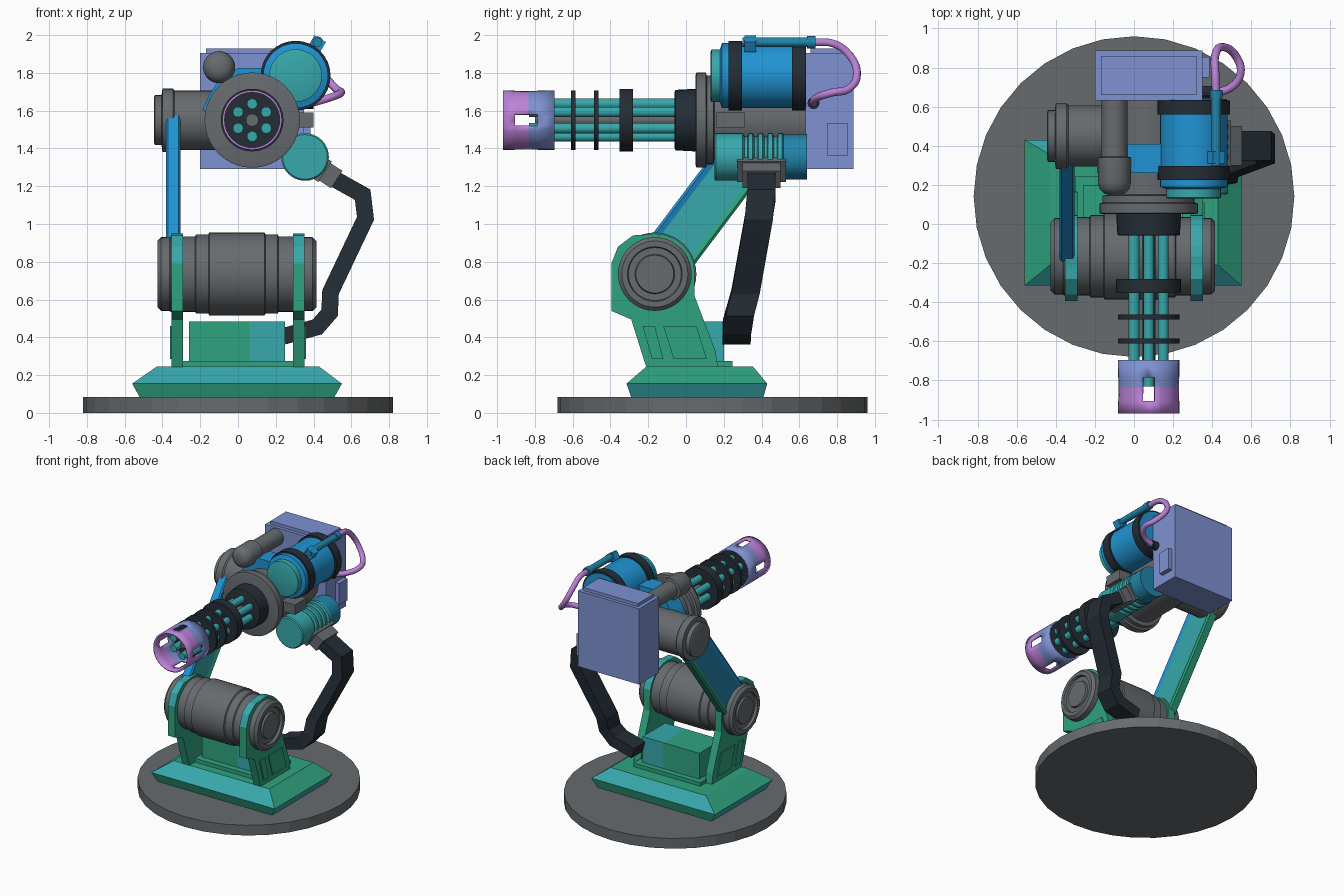
import bpy, bmesh, math
from mathutils import Vector, Matrix

if "Cube" in bpy.data.objects:
    bpy.data.objects.remove(bpy.data.objects["Cube"])


def material(name, rgb):
    m = bpy.data.materials.new(name)
    lin = [((c / 255 + 0.055) / 1.055) ** 2.4 for c in rgb]
    m.diffuse_color = (*lin, 1)
    m.use_nodes = True
    m.node_tree.nodes["Principled BSDF"].inputs["Base Color"].default_value = m.diffuse_color
    return m


GREY = material("grey metal", (102, 107, 110))
BLACK = material("black rubber", (36, 45, 53))
GREEN = material("green paint", (47, 163, 127))
TEAL = material("teal paint", (55, 168, 172))
STEEL = material("deep teal paint", (34, 132, 170))
BLUE = material("blue paint", (32, 148, 212))
PERI = material("periwinkle paint", (126, 146, 210))
PURPLE = material("purple paint", (188, 130, 216))


def finish(name, bm, mats, rule=None, smooth=True, bevel=0):
    """Turn a bmesh into an object; rule(center, normal) picks the material slot."""
    bmesh.ops.recalc_face_normals(bm, faces=bm.faces[:])
    for f in bm.faces:
        f.smooth = smooth
        if rule:
            f.material_index = rule(f.calc_center_median(), f.normal)
    for e in bm.edges:
        e.smooth = e.calc_face_angle(0) < 0.5
    me = bpy.data.meshes.new(name)
    bm.to_mesh(me)
    bm.free()
    for m in mats if isinstance(mats, (list, tuple)) else [mats]:
        me.materials.append(m)
    ob = bpy.data.objects.new(name, me)
    bpy.context.collection.objects.link(ob)
    if bevel:
        b = ob.modifiers.new("chamfer", 'BEVEL')
        b.width, b.segments = bevel, 1
    return ob


def lathe(name, axis, profile, at, mats, segs=32, rule=None, smooth=True, caps=True, drop=None):
    """Revolve (position, radius) pairs about an axis through the point at."""
    bm, rings = bmesh.new(), []
    for t, r in profile:
        ring = []
        for i in range(segs):
            a = 2 * math.pi * i / segs
            u, v = r * math.cos(a), r * math.sin(a)
            p = {'X': (t, u, v), 'Y': (u, t, v), 'Z': (u, v, t)}[axis]
            ring.append(bm.verts.new(Vector(p) + Vector(at)))
        rings.append(ring)
    for a, b in zip(rings, rings[1:]):
        for i in range(segs):
            j = (i + 1) % segs
            bm.faces.new((a[i], a[j], b[j], b[i]))
    if caps:
        bm.faces.new(rings[0])
        bm.faces.new(rings[-1])
    if drop:
        bmesh.ops.delete(bm, geom=[f for f in bm.faces if drop(f.calc_center_median())], context='FACES')
    return finish(name, bm, mats, rule, smooth)


def loft(name, rings, mats, rule=None, smooth=False, inset=None, bevel=0):
    """Skin a list of equal-length point rings and cap both ends."""
    bm = bmesh.new()
    vs = [[bm.verts.new(p) for p in r] for r in rings]
    n = len(vs[0])
    for a, b in zip(vs, vs[1:]):
        for i in range(n):
            bm.faces.new((a[i], a[(i + 1) % n], b[(i + 1) % n], b[i]))
    ends = [bm.faces.new(vs[0]), bm.faces.new(vs[-1])]
    bmesh.ops.recalc_face_normals(bm, faces=bm.faces[:])
    if inset:
        bmesh.ops.inset_individual(bm, faces=ends, thickness=inset[0], depth=inset[1])
    return finish(name, bm, mats, rule, smooth, bevel)


def plate(name, yz, x0, x1, mats, **kw):
    return loft(name, [[(x, y, z) for y, z in yz] for x in (x0, x1)], mats, **kw)


def rect(z, x0, x1, y0, y1):
    return [(x0, y0, z), (x1, y0, z), (x1, y1, z), (x0, y1, z)]


def box(name, x, y, z, mats, rule=None, bevel=0, tilt=0):
    ob = loft(name, [rect(z[0], *x, *y), rect(z[1], *x, *y)], mats, rule, bevel=bevel)
    if tilt:
        c = Vector((sum(x) / 2, sum(y) / 2, sum(z) / 2))
        ob.data.transform(Matrix.Translation(c) @ Matrix.Rotation(tilt, 4, 'Y') @ Matrix.Translation(-c))
    return ob


# base disc and chamfered pedestal
lathe("base_disc", 'Z', [(0, .82), (.083, .82)], (0, .14, 0), GREY, smooth=False)
loft("pedestal", [rect(.083, -.52, .51, -.29, .41), rect(.155, -.56, .55, -.315, .43),
                  rect(.245, -.43, .43, -.21, .355)], [GREEN, TEAL],
     rule=lambda c, n: int(abs(n.z) < .95 and (abs(n.x) > abs(n.y)) == (c.z < .155)))
box("pedestal_step", (-.30, .30), (-.14, .245), (.24, .275), GREEN)
for nm, x, m in (("pedestal_block_left", (-.26, .06), GREEN), ("pedestal_block_right", (.06, .25), TEAL)):
    box(nm, x, (-.09, .2), (.27, .485), m)

# side brackets holding the lower motor
bracket = [(-.21, .24), (.17, .24), (.155, .33), (.045, .62), (.045, .735)]
bracket += [(-.165 + .215 * math.cos(a), .735 + .215 * math.sin(a))
            for a in [math.radians(d) for d in range(15, 106, 15)]]
bracket += [(-.28, .94), (-.36, .88), (-.395, .79), (-.395, .54), (-.29, .495)]
for side, s in (("left", -1), ("right", 1)):
    plate(f"bracket_{side}", bracket, s * .29, s * .352, [GREEN, TEAL],
          rule=lambda c, n: int(n.z > .3 and c.z > .8))
    plate(f"bracket_panel_{side}", [(-.12, .46), (.055, .46), (.11, .285), (-.065, .285)],
          s * .35, s * .36, GREEN)
    plate(f"bracket_rib_{side}", [(-.23, .46), (-.165, .46), (-.12, .285), (-.18, .285)],
          s * .35, s * .36, GREEN)

# lower motor, stepped along x
half = [(.14, .22), (.145, .21), (.21, .21), (.215, .2), (.345, .2), (.35, .195), (.395, .195),
        (.415, .175), (.415, .145), (.395, .14), (.395, .105), (.41, .1)]
lathe("lower_motor", 'X', [(-t - .012, r) for t, r in half[::-1]] + half, (0, -.165, .735), GREY, segs=40)

# tilted lifting arm with recessed panels
foot, head = Vector((-.165, .735)), Vector((.45, 1.55))
along = (head - foot).normalized()
perp = Vector((-along.y, along.x))
arm = []
for c, start in ((head, -90), (foot, 90)):
    for k in range(9):
        a = math.radians(start + k * 22.5)
        arm.append(c + .138 * (along * math.cos(a) + perp * math.sin(a)))


def arm_rule(c, n):
    off = (Vector((c.y, c.z)) - foot).dot(perp)
    if abs(n.x) > .95:
        return 2 if n.x < 0 else 1
    return 3 if off > .05 else 0


plate("lifting_arm", arm, -.385, -.30, [GREEN, TEAL, STEEL, BLUE], rule=arm_rule,
      inset=(.04, -.014), bevel=.014)

# upper motor and main housing
lathe("upper_motor", 'X', [(-.445, .12), (-.44, .132), (-.405, .132), (-.40, .168), (-.345, .168),
                           (-.335, .157), (-.03, .157)], (0, .45, 1.55), GREY)
AX = (.075, 0, 1.55)
lathe("housing", 'Y', [(.05, .235), (.055, .252), (.105, .252), (.11, .235), (.145, .235), (.15, .205),
                       (.635, .205)], AX, GREY, segs=40)
loft("housing_saddle", [[(x, y, z) for x, z in ((-.19, 1.60), (-.155, 1.68), (-.09, 1.78), (0, 1.825),
                        (.17, 1.825), (.17, 1.60))] for y in (.26, .41)], BLUE)
box("side_lug", (.24, .40), (.16, .31), (1.51, 1.59), GREY)

# sensor tube on the upper left
lathe("sensor_tube", 'Y', [(.15, .03), (.158, .055), (.178, .075), (.21, .085), (.34, .085), (.345, .066),
                           (.645, .066)], (-.1, 0, 1.83), GREY)

# rear ammunition box
box("ammo_box", (-.20, .35), (.632, .887), (1.29, 1.905), PERI)
box("ammo_box_lid", (-.17, .32), (.66, .86), (1.90, 1.93), PERI)
box("ammo_box_latch", (.34, .385), (.75, .855), (1.36, 1.535), PERI)

# blue tank with bands
TANK = (.305, 0, 1.785)
lathe("tank", 'Y', [(.13, .125), (.135, .14), (.18, .14), (.19, .172), (.635, .172)], TANK, [BLUE, TEAL],
      rule=lambda c, n: int(c.y < .182))
for nm, y in (("front", .225), ("rear", .56)):
    lathe(f"tank_band_{nm}", 'Y', [(y, .185), (y + .072, .185)], TANK, BLACK)
lathe("tank_tube", 'Y', [(.30, .026), (.64, .026), (.64, .032), (.685, .032)], (.42, 0, 1.962), STEEL, segs=12)
box("tank_valve", (.385, .455), (.31, .37), (1.925, 1.985), BLUE, tilt=math.radians(30))

# purple hose from the tank tube to the box
cu = bpy.data.curves.new("hose", 'CURVE')
cu.dimensions, cu.bevel_depth, cu.bevel_resolution, cu.use_fill_caps = '3D', .021, 3, True
pts = [(.42, .67, 1.962), (.415, .78, 1.955), (.415, .86, 1.90), (.45, .905, 1.80), (.52, .86, 1.715),
       (.545, .77, 1.695), (.49, .695, 1.67), (.37, .67, 1.635)]
sp = cu.splines.new('BEZIER')
sp.bezier_points.add(len(pts) - 1)
sp.resolution_u = 6
for b, p in zip(sp.bezier_points, pts):
    b.co, b.handle_left_type, b.handle_right_type = p, 'AUTO', 'AUTO'
cu.materials.append(PURPLE)
bpy.context.collection.objects.link(bpy.data.objects.new("hose", cu))
lathe("hose_fitting", 'X', [(.33, .032), (.40, .032)], (0, .675, 1.64), BLACK, segs=12)

# ribbed feeder drum
ribs = [(.15, .118), (.158, .126), (.30, .126)]
for k in range(4):
    y = .305 + k * .052
    ribs += [(y + .006, .108), (y + .02, .108), (y + .026, .126), (y + .048, .126)]
ribs += [(.515, .12), (.64, .12)]
lathe("feeder_drum", 'Y', ribs, (.355, 0, 1.355), [TEAL, STEEL], rule=lambda c, n: int(c.y > .51))
box("chute_flange", (.415, .465), (.27, .53), (1.225, 1.355), GREY, tilt=math.radians(33))
box("chute_neck", (.44, .53), (.30, .50), (1.205, 1.315), GREY, tilt=math.radians(33))

# black feed belt: flat rectangle swept down to the pedestal
path = [Vector(p) for p in ((.49, .40, 1.25), (.66, .40, 1.155), (.675, .385, 1.03), (.49, .315, .64),
                            (.485, .285, .53), (.42, .27, .455), (.24, .267, .405))]
rings = []
for i, p in enumerate(path):
    d0 = (p - path[i - 1]) if i else path[1] - p
    d1 = (path[i + 1] - p) if i < len(path) - 1 else d0
    n0, n1 = [Vector((-d.z, 0, d.x)).normalized() for d in (d0, d1)]
    n = (n0 + n1).normalized()
    n *= .044 / n.dot(n0)
    w = Vector((0, .075, 0))
    rings.append([p + n + w, p - n + w, p - n - w, p + n - w])
loft("feed_belt", rings, BLACK)

# rotary barrels and clamp rings
for k in range(6):
    a = math.radians(60 * k + 30)
    lathe(f"barrel_{k + 1}", 'Y', [(-.83, .028), (.0, .028)],
          (AX[0] + .086 * math.cos(a), 0, AX[2] + .086 * math.sin(a)), TEAL, segs=14)
lathe("barrel_spindle", 'Y', [(-.80, .034), (.0, .034)], AX, GREY, segs=16)
for k, (y0, y1, r) in enumerate(((-.61, -.585, .158), (-.488, -.463, .158), (-.352, -.28, .166))):
    lathe(f"barrel_clamp_{k + 1}", 'Y', [(y0, r), (y1, r)], AX, BLACK)
lathe("barrel_collar", 'Y', [(-.06, .15), (-.055, .16), (.035, .165), (.055, .165)], AX, BLACK)

# slotted muzzle drum: thin wall with four windows
drum = lathe("muzzle_drum", 'Y', [(y, .158) for y in (-.97, -.905, -.835, -.785, -.695)], AX, [PURPLE, PERI],
             rule=lambda c, n: int(c.y > -.835), caps=False,
             drop=lambda c: -.905 < c.y < -.785 and
             max(abs(c.x - AX[0]), abs(c.z - AX[2])) > .158 * math.cos(math.radians(10)))
wall = drum.modifiers.new("wall", 'SOLIDIFY')
wall.thickness = .012
lathe("muzzle_plate", 'Y', [(-.72, .15), (-.70, .15)], AX, BLACK)
